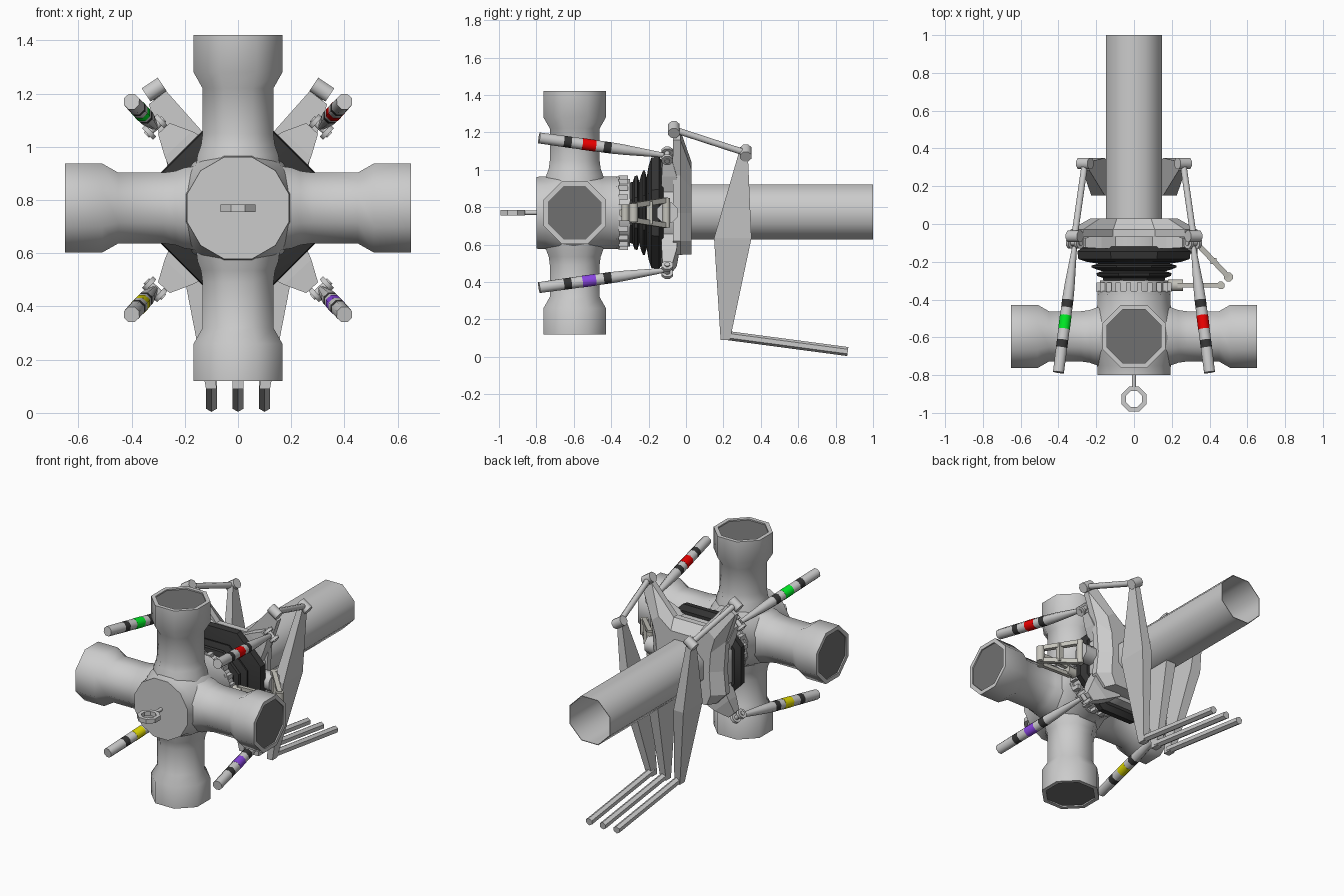
import bpy, bmesh, math
from mathutils import Vector

if "Cube" in bpy.data.objects:
    bpy.data.objects.remove(bpy.data.objects["Cube"])

ZC = 0.77          # height of the main axis
YC = -0.595        # depth of the arm cross


def material(name, rgb):
    m = bpy.data.materials.new(name)
    m.diffuse_color = (*rgb, 1)
    m.use_nodes = True
    m.node_tree.nodes["Principled BSDF"].inputs["Base Color"].default_value = m.diffuse_color
    return m


BLACK = material("rubber_black", (0.035, 0.035, 0.035))
DARK = material("dark_grey", (0.16, 0.16, 0.16))
BEIGE = material("pale_metal", (0.55, 0.54, 0.49))
RED = material("red", (0.85, 0.0, 0.0))
GREEN = material("green", (0.0, 0.85, 0.02))
YELLOW = material("yellow", (0.75, 0.7, 0.0))
PURPLE = material("purple", (0.25, 0.06, 0.75))


def finish(name, bm, mat=None, smooth=None):
    bmesh.ops.recalc_face_normals(bm, faces=bm.faces)
    me = bpy.data.meshes.new(name)
    bm.to_mesh(me)
    bm.free()
    ob = bpy.data.objects.new(name, me)
    bpy.context.collection.objects.link(ob)
    if mat:
        me.materials.append(mat)
    if smooth:
        bpy.ops.object.select_all(action='DESELECT')
        ob.select_set(True)
        bpy.context.view_layer.objects.active = ob
        bpy.ops.object.shade_smooth_by_angle(angle=math.radians(smooth))
    return ob


def loft(name, rings, mat=None, smooth=None):
    """Skin equal-length closed rings and cap both ends."""
    bm = bmesh.new()
    vs = [[bm.verts.new(p) for p in r] for r in rings]
    n = len(vs[0])
    for a, b in zip(vs, vs[1:]):
        for i in range(n):
            j = (i + 1) % n
            bm.faces.new((a[i], a[j], b[j], b[i]))
    bm.faces.new(vs[0][::-1])
    bm.faces.new(vs[-1])
    return finish(name, bm, mat, smooth)


def lathe(name, start, axis, profile, n=8, mat=None, smooth=50):
    """Profile of (distance, flat-to-centre radius) around an axis."""
    axis = Vector(axis).normalized()
    q = axis.to_track_quat('Z', 'Y')
    rings = []
    for d, r in profile:
        R = r / math.cos(math.pi / n)
        rings.append([Vector(start) + q @ Vector((R * math.cos((i + .5) * math.tau / n),
                      R * math.sin((i + .5) * math.tau / n), d)) for i in range(n)])
    return loft(name, rings, mat, smooth)


def rod(name, a, b, r, n=8, mat=None, r2=None):
    a, b = Vector(a), Vector(b)
    return lathe(name, a, b - a, [(0, r), ((b - a).length, r2 or r)], n, mat)


def box_loft(name, sections, mat=None):
    """Stacked rectangles (z, x centre, half x, y min, y max)."""
    return loft(name, [[(x - h, y0, z), (x + h, y0, z), (x + h, y1, z), (x - h, y1, z)]
                       for z, x, h, y0, y1 in sections], mat)


# Central hub and flange
lathe("hub", (0, 0, ZC), (0, 1, 0),
      [(-.8, .192), (-.75, .195), (-.68, .22), (-.6, .232), (-.52, .22), (-.45, .195), (-.37, .193)],
      12, smooth=40)
lathe("hub_flange", (0, -.375, ZC), (0, 1, 0), [(0, .193), (.02, .193), (.02, .18), (.075, .18)], 16)
for i in range(20):
    a = (i + .5) * math.tau / 20
    c = Vector((.187 * math.cos(a), -.36, ZC + .187 * math.sin(a)))
    rod("flange_bolt", c, c + Vector((0, .05, 0)), .014, 4)

# Four flared arms with dark end caps
for d in ((1, 0, 0), (-1, 0, 0), (0, 0, 1), (0, 0, -1)):
    o = Vector((0, YC, ZC))
    lathe("hub_arm", o, d, [(.1, .165), (.2, .152), (.235, .139), (.28, .133), (.45, .133),
                            (.51, .167), (.65, .167), (.65, .142), (.64, .142)], 8, smooth=50)
    lathe("arm_end_cap", o, d, [(.63, .142), (.642, .142)], 8, DARK)

# Front lifting eye
bm = bmesh.new()
N = 8
prof = [(.071, -.014), (.071, .014), (.046, .014), (.046, -.014)]
vs = [[bm.verts.new((r * math.cos((i + .5) * math.tau / N), -.927 + r * math.sin((i + .5) * math.tau / N),
                     ZC + z)) for r, z in prof] for i in range(N)]
for i in range(N):
    for k in range(4):
        a, b = vs[i], vs[(i + 1) % N]
        bm.faces.new((a[k], a[(k + 1) % 4], b[(k + 1) % 4], b[k]))
finish("lifting_eye", bm)
rod("lifting_eye_stem", (0, -.865, ZC), (0, -.79, ZC), .011)

# Black bellows
lathe("bellows", (0, 0, ZC), (0, 1, 0),
      [(-.31, .16), (-.285, .165), (-.275, .195), (-.26, .2), (-.25, .165), (-.24, .2), (-.23, .225),
       (-.22, .225), (-.21, .19), (-.2, .25), (-.185, .295), (-.145, .3), (-.12, .27)], 8, BLACK, 30)


# Mounting plate with raised rear face
def plate_ring(half, y):
    return [(x, y, z) for x, z in half] + [(-x, y, z) for x, z in reversed(half)]


front = [(.11, 1.03), (.27, 1.21), (.335, 1.16), (.27, .97), (.255, .77), (.27, .62), (.2, .545), (.1, .545)]
rear = [(.09, .97), (.18, 1.04), (.23, 1.0), (.2, .9), (.19, .77), (.2, .62), (.17, .548), (.09, .548)]
loft("mounting_plate", [plate_ring(front, -.07), plate_ring(front, -.03), plate_ring(rear, .03)])
lathe("plate_collar", (0, -.135, ZC), (0, 1, 0), [(0, .25), (.08, .25)], 8)

# Rear tube, open at the back
lathe("rear_tube", (0, 0, .773), (0, 1, 0), [(0, .147), (1, .147), (1, .143), (.05, .143)], 8)

# Struts, their brackets and lugs on all four corners
for sx, sz, col in ((1, 1, RED), (-1, 1, GREEN), (-1, -1, YELLOW), (1, -1, PURPLE)):
    P = lambda x, y, dz: Vector((sx * x, y, ZC + sz * dz))
    a, b = P(.4, -.785, .4), P(.312, -.1, .305)
    at = lambda t: a.lerp(b, t)
    for t0, t1, r0, r1, m in ((0, .19, .029, .03, None), (.19, .25, .03, .03, BLACK),
                              (.25, .335, .03, .03, None), (.335, .44, .031, .031, col),
                              (.44, .5, .03, .03, None), (.5, .56, .03, .03, BLACK),
                              (.56, .67, .03, .027, None), (.67, .97, .027, .013, None)):
        rod("strut_segment", at(t0), at(t1), r0, 8, m, r1)
    # tapered bracket arm reaching out diagonally
    u, v = Vector((.68 * sx, 0, .73 * sz)), Vector((.73 * sx, 0, -.68 * sz))
    c = Vector((0, 0, ZC))
    rings = []
    for dist, w, y0, y1 in ((.22, .11, -.13, -.04), (.33, .07, -.13, -.05), (.41, .03, -.125, -.075)):
        rings.append([c + u * dist + v * s + Vector((0, y, 0))
                      for s, y in ((-w, y0), (w, y0), (w, y1), (-w, y1))])
    loft("strut_bracket", rings)
    for s in (-.03, .03):
        k = b + v * s
        rod("strut_lug", k - v * .009, k + v * .009, .03)
    rod("strut_pin", b - v * .045, b + v * .045, .014)

# Fork: side links, three blades and three tines
for s in (1, -1):
    top, end = Vector((s * .315, -.065, 1.215)), Vector((s * .26, .32, 1.09))
    rod("fork_link", top, end, .017)
    for p in (top, end):
        w = Vector((.03, 0, -.02 * s))
        rod("link_pivot", p - w, p + w, .03)
    box_loft("side_blade", [(.09, s * .1, .02, .185, .235), (.635, s * .19, .036, .15, .35),
                            (1.1, s * .255, .018, .285, .33)])
box_loft("centre_blade", [(.09, 0, .02, .185, .235), (.635, 0, .036, .15, .35), (.66, 0, .036, .16, .34)])
for x in (-.1, 0, .1):
    rod("fork_tine", (x, .21, .115), (x, .865, .028), .021, 6)

# Side handle on the right
rod("handle_mount", (.2, -.1, ZC), (.335, -.1, ZC), .055)
rod("handle_hinge", (.335, -.105, ZC - .08), (.335, -.105, ZC + .08), .02, 8, BEIGE)
rod("handle_grip", (.5, -.28, ZC - .05), (.5, -.28, ZC + .05), .024, 8, BEIGE)
rod("handle_web", (.42, -.195, ZC - .06), (.42, -.195, ZC + .06), .016, 4, BEIGE)
rod("latch_pin", (.46, -.325, ZC - .045), (.46, -.325, ZC + .045), .02, 8, BEIGE)
rod("latch_boss", (.18, -.325, ZC), (.26, -.325, ZC), .03, 8, BEIGE)
for s in (-1, 1):
    rod("handle_side", (.335, -.105, ZC + s * .068), (.5, -.28, ZC + s * .04), .014, 4, BEIGE)
    rod("latch_side", (.23, -.325, ZC + s * .025), (.47, -.325, ZC + s * .032), .012, 4, BEIGE)
